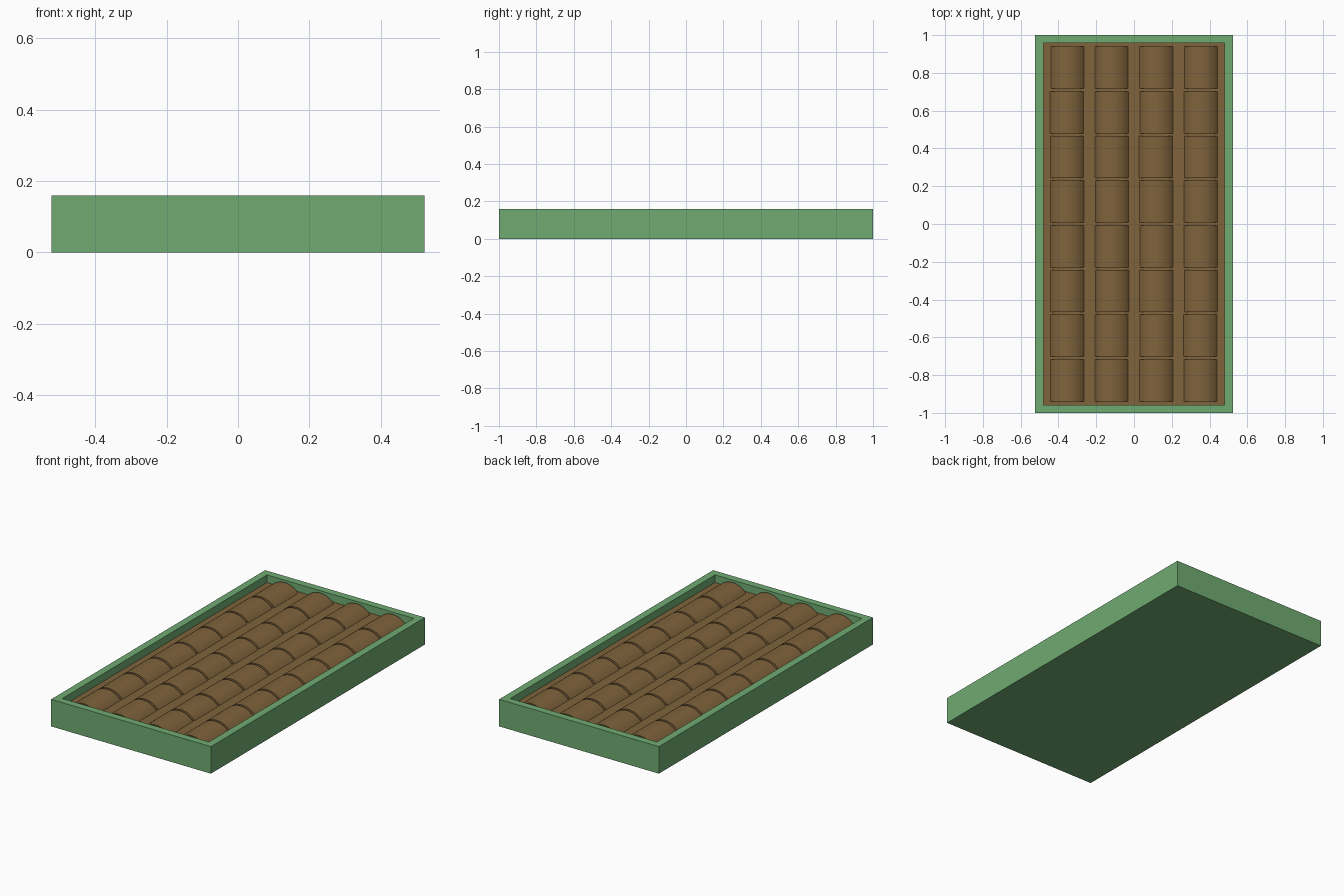
import bpy, bmesh, math, random
from mathutils import Matrix

if "Cube" in bpy.data.objects:
    bpy.data.objects.remove(bpy.data.objects["Cube"])

random.seed(3)
HX, HY, H = 0.523, 1.0, 0.16   # tray half sizes and height
RIM = 0.043                    # rim width
FLOOR = 0.06                   # tray floor
FILL = 0.115                   # top of the filling
ROLL_TOP, ROLL_HALF = 0.157, 0.0885


def material(name, colour):
    m = bpy.data.materials.new(name)
    m.diffuse_color = (*colour, 1)
    m.use_nodes = True
    m.node_tree.nodes["Principled BSDF"].inputs["Base Color"].default_value = m.diffuse_color
    return m


def add_object(name, bm, mat):
    bmesh.ops.recalc_face_normals(bm, faces=bm.faces)
    me = bpy.data.meshes.new(name)
    bm.to_mesh(me)
    bm.free()
    me.materials.append(mat)
    ob = bpy.data.objects.new(name, me)
    bpy.context.collection.objects.link(ob)
    return ob


def box(bm, hx, hy, z0, z1):
    m = Matrix.Translation((0, 0, (z0 + z1) / 2)) @ Matrix.Diagonal((2 * hx, 2 * hy, z1 - z0, 1))
    bmesh.ops.create_cube(bm, size=1, matrix=m)


green = material("tray_green", (0.16, 0.41, 0.17))
brown = material("roll_brown", (0.215, 0.125, 0.045))

# open tray: inset the top of a block and push it down
bm = bmesh.new()
box(bm, HX, HY, 0, H)
top = max(bm.faces, key=lambda f: f.calc_center_median().z)
bmesh.ops.inset_region(bm, faces=[top], thickness=RIM, use_even_offset=True)
inner = bmesh.ops.extrude_discrete_faces(bm, faces=[top])["faces"][0]
bmesh.ops.translate(bm, vec=(0, 0, FLOOR - H), verts=inner.verts)
add_object("tray", bm, green)

# filling bed
bm = bmesh.new()
box(bm, HX - RIM, HY - RIM, FLOOR, FILL)
add_object("filling", bm, brown)

# rolls lying along y, shallow arcs rising out of the filling
rise = ROLL_TOP - FILL
radius = (ROLL_HALF ** 2 + rise ** 2) / (2 * rise)
bm = bmesh.new()
for c in range(4):
    for r in range(8):
        x = (c - 1.5) * 0.2355 + random.uniform(-0.002, 0.002)
        y = (r - 3.5) * 0.2365
        m = Matrix.Translation((x, y, ROLL_TOP - radius)) @ Matrix.Rotation(math.pi / 2, 4, 'X')
        bmesh.ops.create_cone(bm, cap_ends=True, segments=48, radius1=radius,
                              radius2=radius, depth=0.222, matrix=m)
# keep only the part above the filling
bmesh.ops.bisect_plane(bm, geom=bm.verts[:] + bm.edges[:] + bm.faces[:],
                       plane_co=(0, 0, FILL - 0.002), plane_no=(0, 0, 1), clear_inner=True)
bmesh.ops.holes_fill(bm, edges=[e for e in bm.edges if e.is_boundary])
rolls = add_object("rolls", bm, brown)

bpy.context.view_layer.objects.active = rolls
rolls.select_set(True)
bpy.ops.object.shade_smooth_by_angle(angle=math.radians(25))
